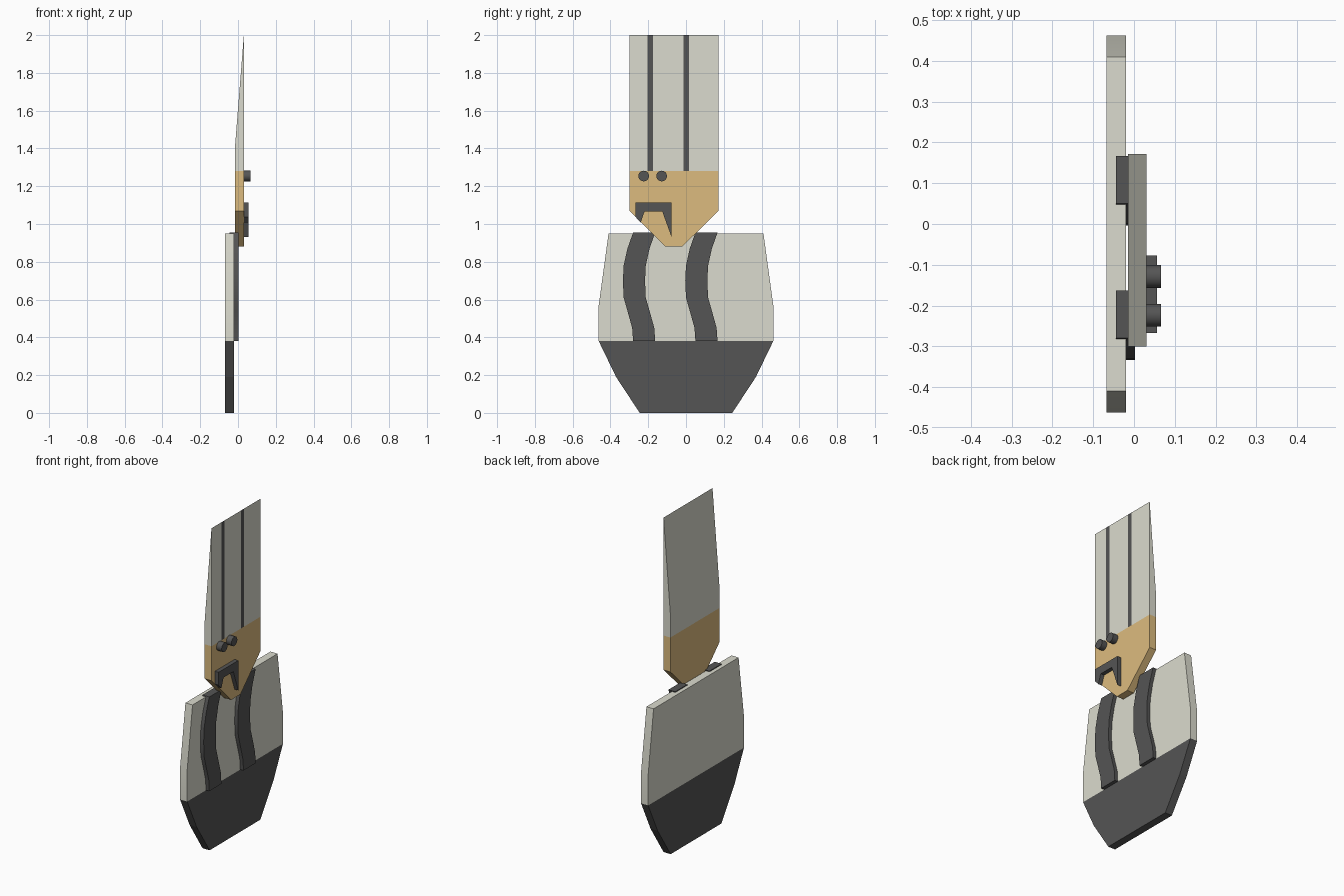
import bpy, bmesh, math
from mathutils import Vector

if "Cube" in bpy.data.objects:
    bpy.data.objects.remove(bpy.data.objects["Cube"])


def material(name, rgb):
    m = bpy.data.materials.new(name)
    m.diffuse_color = (*rgb, 1)
    m.use_nodes = True
    m.node_tree.nodes["Principled BSDF"].inputs["Base Color"].default_value = m.diffuse_color
    return m


CREAM = material("cream", (0.71, 0.71, 0.62))
TAN = material("tan", (0.72, 0.50, 0.21))
DARK = material("dark_grey", (0.09, 0.09, 0.09))


def finish(name, bm, mats, smooth=False):
    bmesh.ops.recalc_face_normals(bm, faces=bm.faces[:])
    me = bpy.data.meshes.new(name)
    bm.to_mesh(me)
    bm.free()
    ob = bpy.data.objects.new(name, me)
    bpy.context.collection.objects.link(ob)
    for m in mats:
        me.materials.append(m)
    if smooth:
        bpy.ops.object.select_all(action='DESELECT')
        ob.select_set(True)
        bpy.context.view_layer.objects.active = ob
        bpy.ops.object.shade_smooth_by_angle(angle=math.radians(30))
    return ob


def prism(points, offset):
    """Extrude a closed outline of 3D points along an offset."""
    bm = bmesh.new()
    face = bm.faces.new([bm.verts.new(p) for p in points])
    new = bmesh.ops.extrude_face_region(bm, geom=[face], use_keep_orig=True)
    verts = [g for g in new["geom"] if isinstance(g, bmesh.types.BMVert)]
    bmesh.ops.translate(bm, verts=verts, vec=offset)
    return bm


def plate(name, outline, x0, x1, mat, smooth=False):
    """Flat part from a (y, z) outline between two x values."""
    bm = prism([(x0, y, z) for y, z in outline], (x1 - x0, 0, 0))
    return finish(name, bm, [mat], smooth)


def mirrored(half):
    return half + [(-y, z) for y, z in reversed(half)]


# Lower shield: dark tapered base and pale upper panel
plate("shield_base", mirrored([(0.245, 0), (0.37, 0.19), (0.462, 0.38)]),
      -0.068, -0.02, DARK)
plate("shield_panel", mirrored([(0.462, 0.38), (0.462, 0.57), (0.41, 0.95)]),
      -0.068, -0.02, CREAM, True)

# Two wavy straps on the shield
wave = [(0.05, 0.38), (0.045, 0.45), (0.02, 0.54), (0.0, 0.61), (-0.004, 0.70),
        (0.0, 0.78), (0.02, 0.87), (0.05, 0.955)]
for i, dy in enumerate((0, -0.33)):
    left = [(y + dy, z) for y, z in wave]
    right = [(y + 0.117, z) for y, z in reversed(left)]
    plate(f"strap_{i + 1}", left + right, -0.044, 0.002, DARK, True)

# Tan face piece
plate("face", [(-0.30, 1.28), (-0.30, 1.07), (-0.11, 0.88), (-0.02, 0.88),
               (0.172, 1.07), (0.172, 1.28)], -0.015, 0.031, TAN)

# Tapered blade with two dark stripes on its +x side
bm = prism([(-0.015, -0.30, 1.28), (0.031, -0.30, 1.28),
            (0.031, -0.30, 2.0), (-0.015, -0.30, 1.42)], (0, 0.472, 0))
stripes = ((-0.205, -0.174), (-0.014, 0.015))
for y in (v for s in stripes for v in s):
    bmesh.ops.bisect_plane(bm, geom=bm.verts[:] + bm.edges[:] + bm.faces[:],
                           plane_co=(0, y, 0), plane_no=(0, 1, 0))
for f in bm.faces:
    c = f.calc_center_median()
    if c.x > 0.03 and any(a < c.y < b for a, b in stripes):
        f.material_index = 1
finish("blade", bm, [CREAM, DARK])

# Fanged mouth
plate("mouth", [(-0.267, 1.115), (-0.267, 1.037), (-0.24, 1.008), (-0.22, 1.065),
                (-0.125, 1.065), (-0.077, 0.932), (-0.077, 1.115)],
      0.031, 0.056, DARK)

# Round eyes
for i, y in enumerate((-0.224, -0.129)):
    ring = [(y + 0.028 * math.cos(a), 1.254 + 0.028 * math.sin(a))
            for a in (math.tau * k / 32 for k in range(32))]
    plate(f"eye_{i + 1}", ring, 0.031, 0.066, DARK, True)
